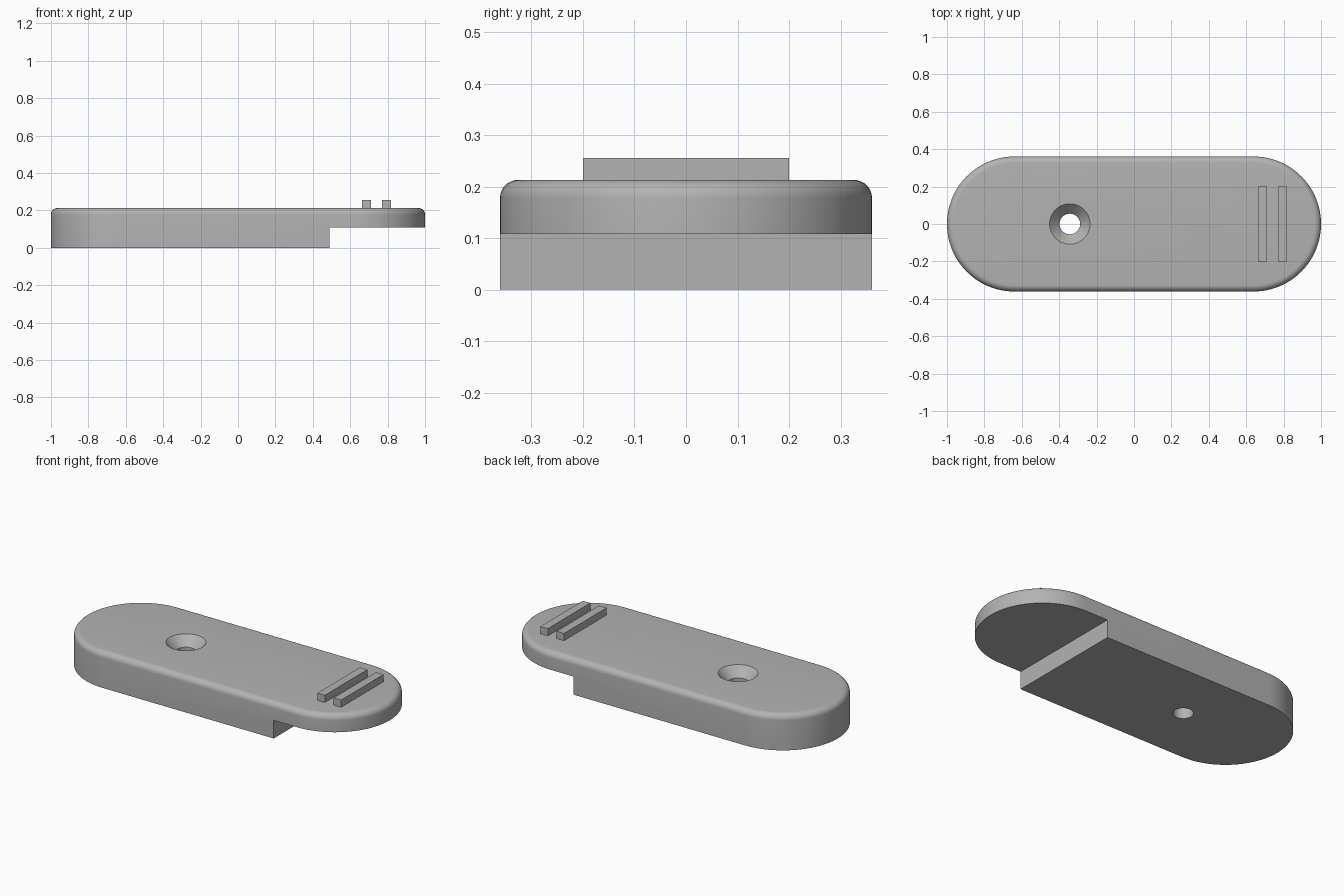
import bpy, bmesh, math

if "Cube" in bpy.data.objects:
    bpy.data.objects.remove(bpy.data.objects["Cube"])

R, CX, TOP = 0.361, 0.639, 0.213      # end radius, end centre, plate height
FILLET, STEP_X, STEP_Z = 0.035, 0.488, 0.108
HOLE_X, SEG = -0.343, 48

grey = bpy.data.materials.new("grey plastic")
grey.diffuse_color = (0.45, 0.45, 0.45, 1)
grey.use_nodes = True
grey.node_tree.nodes["Principled BSDF"].inputs["Base Color"].default_value = grey.diffuse_color


def finish(name, bm):
    bmesh.ops.recalc_face_normals(bm, faces=bm.faces)
    mesh = bpy.data.meshes.new(name)
    bm.to_mesh(mesh)
    bm.free()
    mesh.materials.append(grey)
    obj = bpy.data.objects.new(name, mesh)
    bpy.context.collection.objects.link(obj)
    return obj


def stack(name, profile, half_length, centre_x):
    """Closed solid from stadium-shaped rings given as (radius, z)."""
    bm = bmesh.new()
    rings = []
    for r, z in profile:
        ring = []
        for side, start in ((1, -90), (-1, 90)):
            for i in range(SEG + (half_length > 0)):
                a = math.radians(start + 180 * i / SEG)
                ring.append(bm.verts.new((centre_x + side * half_length + r * math.cos(a),
                                          r * math.sin(a), z)))
        rings.append(ring)
    for low, high in zip(rings, rings[1:]):
        for i in range(len(low)):
            j = (i + 1) % len(low)
            bm.faces.new((low[i], low[j], high[j], high[i]))
    bm.faces.new(rings[0][::-1])
    bm.faces.new(rings[-1])
    return finish(name, bm)


def box(name, lo, hi):
    bm = bmesh.new()
    bmesh.ops.create_cube(bm, size=1)
    for v in bm.verts:
        v.co = [(a + b) / 2 + c * (b - a) for a, b, c in zip(lo, hi, v.co)]
    return finish(name, bm)


# Rounded plate with a filleted top edge
profile = [(R, 0)]
for i in range(9):
    a = math.radians(90 * i / 8)
    profile.append((R - FILLET * (1 - math.cos(a)), TOP - FILLET * (1 - math.sin(a))))
plate = stack("plate", profile, CX, 0)

# Cutters: step under the right end, countersunk screw hole
step = box("step_cutter", (STEP_X, -1, -0.5), (1.5, 1, STEP_Z))
hole = stack("hole_cutter", [(0.055, -0.1), (0.055, TOP - 0.055),
                             (0.108, TOP), (0.108, TOP + 0.1)], 0, HOLE_X)
bpy.context.view_layer.objects.active = plate
for cutter in (step, hole):
    mod = plate.modifiers.new("cut", 'BOOLEAN')
    mod.operation, mod.solver, mod.object = 'DIFFERENCE', 'EXACT', cutter
    bpy.ops.object.modifier_apply(modifier=mod.name)
    bpy.data.objects.remove(cutter)
plate.select_set(True)
bpy.ops.object.shade_smooth_by_angle(angle=math.radians(30))

# Two raised grip bars
for i, x in enumerate((0.663, 0.77)):
    box(f"grip_bar_{i + 1}", (x, -0.2, TOP - 0.01), (x + 0.049, 0.2, 0.256))
